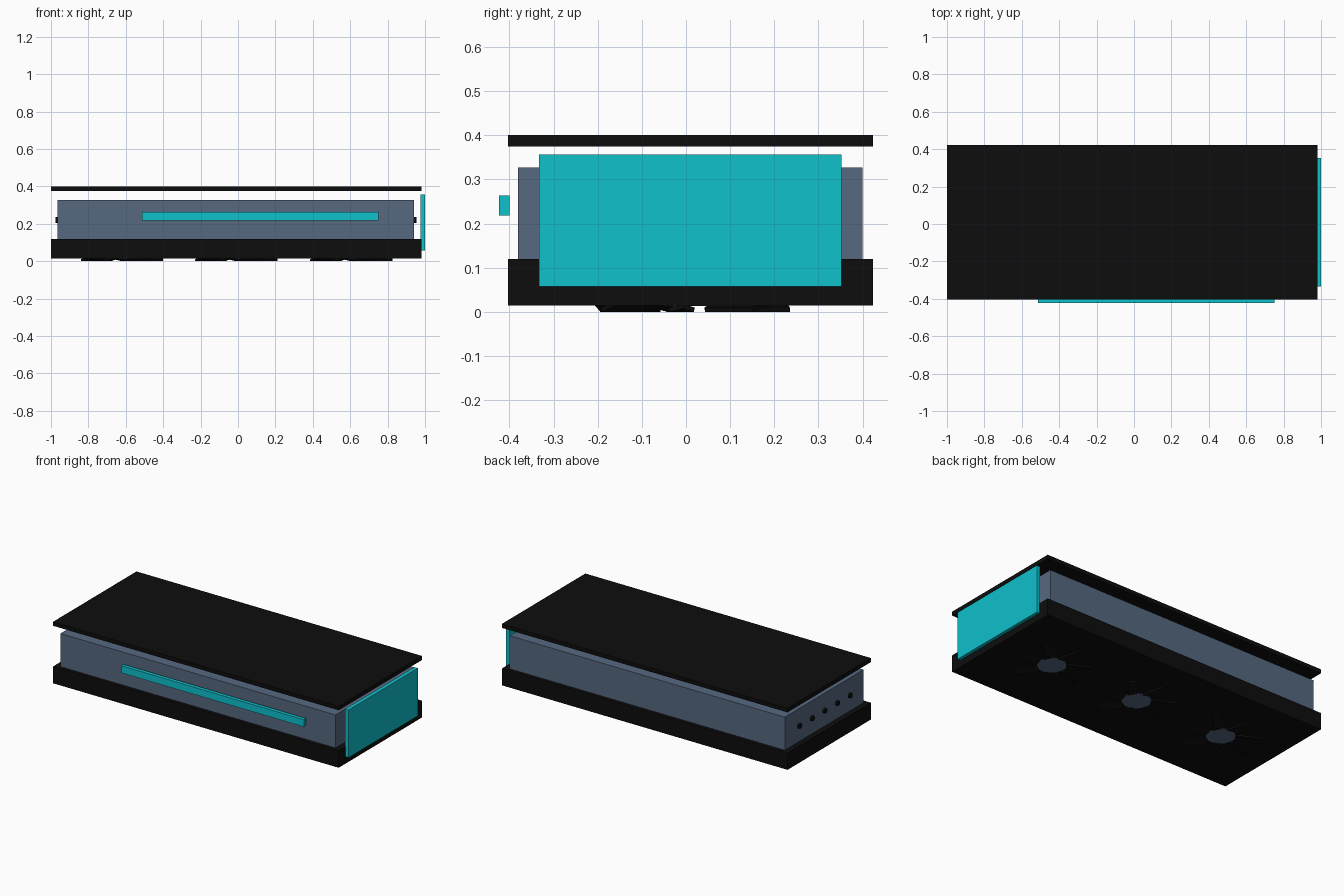
import bpy, math
from mathutils import Matrix

if "Cube" in bpy.data.objects:
    bpy.data.objects.remove(bpy.data.objects["Cube"])


def material(name, rgb):
    m = bpy.data.materials.new(name)
    m.diffuse_color = (*rgb, 1)
    m.use_nodes = True
    m.node_tree.nodes["Principled BSDF"].inputs["Base Color"].default_value = m.diffuse_color
    return m


BLACK = material("black", (0.004, 0.004, 0.004))
SLATE = material("slate grey", (0.093, 0.138, 0.216))
CYAN = material("cyan", (0.0045, 0.533, 0.597))


def box(name, lo, hi, mat):
    """Axis-aligned box between two corners."""
    mid = [(a + b) / 2 for a, b in zip(lo, hi)]
    bpy.ops.mesh.primitive_cube_add(size=1, location=mid)
    o = bpy.context.object
    o.name = name
    o.scale = [b - a for a, b in zip(lo, hi)]
    o.data.materials.append(mat)
    return o


def disc(name, loc, r, depth, mat, rot=(0, 0, 0), sides=32):
    bpy.ops.mesh.primitive_cylinder_add(vertices=sides, radius=r, depth=depth,
                                        location=loc, rotation=rot)
    o = bpy.context.object
    o.name = name
    o.data.materials.append(mat)
    bpy.ops.object.shade_smooth_by_angle()
    return o


# Main slabs
box("base_plate", (-1, -0.403, 0.015), (0.98, 0.423, 0.12), BLACK)
box("body", (-0.965, -0.38, 0.11), (0.942, 0.40, 0.327), SLATE)
box("top_plate", (-1, -0.403, 0.375), (0.98, 0.423, 0.40), BLACK)

# Cyan front strip and end panel
box("front_strip", (-0.513, -0.423, 0.218), (0.752, -0.40, 0.263), CYAN)
box("end_panel", (0.976, -0.333, 0.057), (1.0, 0.352, 0.356), CYAN)

# Row of round studs on both ends
for x, side in ((-0.965, "left"), (0.942, "right")):
    for i in range(5):
        disc(f"{side}_stud", (x, 0.01 + (i - 2) * 0.125, 0.22), 0.016, 0.024,
             BLACK, (0, math.pi / 2, 0), 16)

# Three fans on the underside: slate hub with tilted black blades
BLADES = 7
for x in (-0.62, -0.01, 0.605):
    disc("fan_hub", (x, 0.01, 0.023), 0.083, 0.02, SLATE)
    for i in range(BLADES):
        b = box("fan_blade", (0, 0, 0), (1, 1, 1), BLACK)
        b.matrix_world = (Matrix.Translation((x, 0.01, 0.0178))
                          @ Matrix.Rotation(math.tau * i / BLADES, 4, 'Z')
                          @ Matrix.Translation((0.15, 0, 0))
                          @ Matrix.Rotation(math.radians(15), 4, 'X')
                          @ Matrix.Diagonal((0.14, 0.1, 0.01, 1)))
